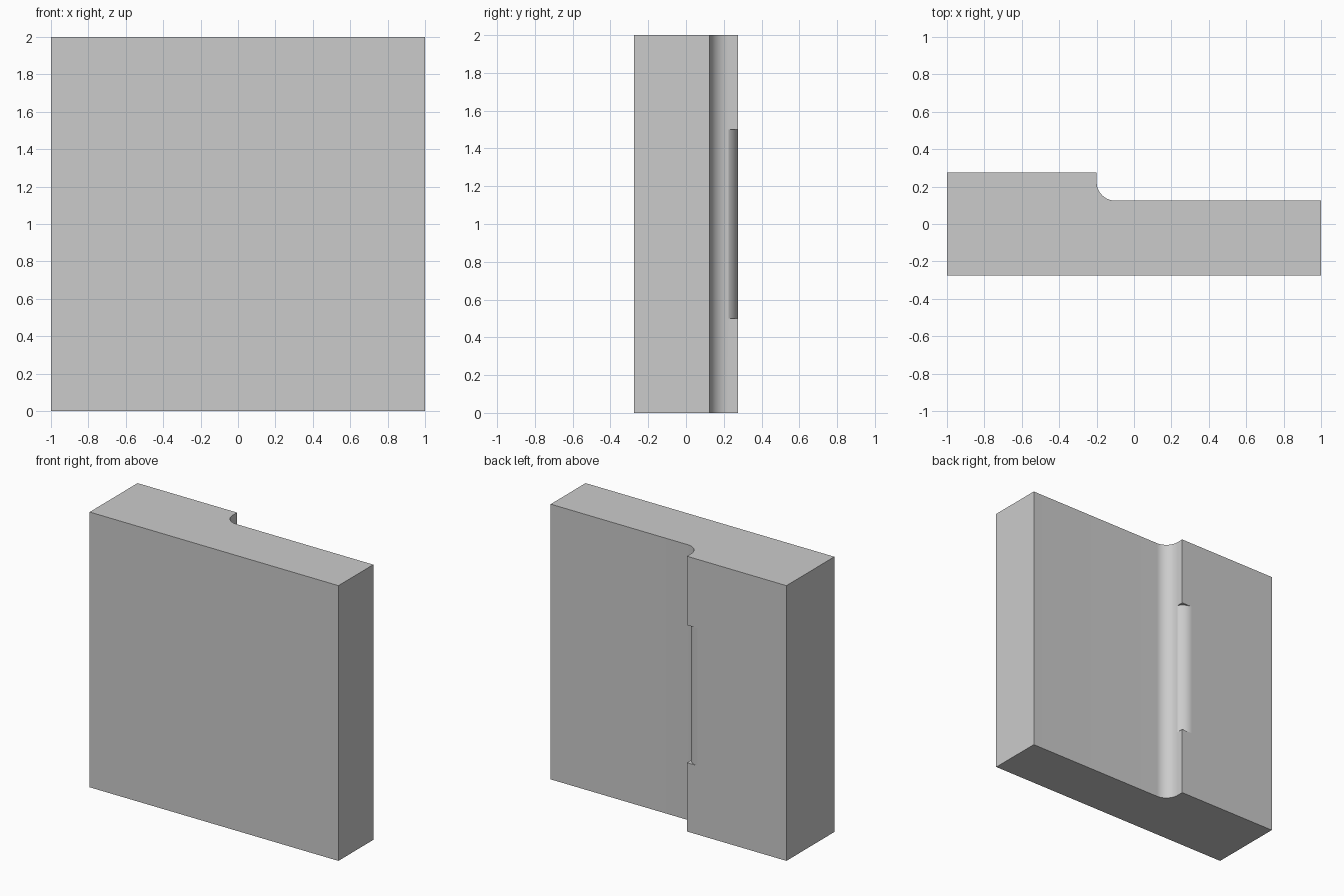
import bpy
import bmesh
from math import sin, cos, radians

default = bpy.data.objects.get("Cube")
if default:
    bpy.data.objects.remove(default, do_unlink=True)

grey = bpy.data.materials.new("plain grey")
grey.use_nodes = True
grey.diffuse_color = (0.6, 0.6, 0.6, 1)
grey.node_tree.nodes["Principled BSDF"].inputs["Base Color"].default_value = (0.6, 0.6, 0.6, 1)


def arc(cx, cy, r, start, end, steps):
    """Points on a circle, angles in degrees from +x."""
    angles = [radians(start + (end - start) * i / steps) for i in range(steps + 1)]
    return [(cx + r * cos(a), cy + r * sin(a)) for a in angles]


def prism(name, outline, z0, z1):
    """Extrude a plan outline between two heights."""
    bm = bmesh.new()
    base = bm.faces.new([bm.verts.new((x, y, z0)) for x, y in outline])
    top = bmesh.ops.extrude_face_region(bm, geom=[base])["geom"]
    verts = [v for v in top if isinstance(v, bmesh.types.BMVert)]
    bmesh.ops.translate(bm, verts=verts, vec=(0, 0, z1 - z0))
    bmesh.ops.recalc_face_normals(bm, faces=bm.faces)
    mesh = bpy.data.meshes.new(name)
    bm.to_mesh(mesh)
    bm.free()
    mesh.materials.append(grey)
    obj = bpy.data.objects.new(name, mesh)
    bpy.context.collection.objects.link(obj)
    return obj


half, back, ledge, step, radius = 1.0, 0.275, 0.125, -0.2, 0.1

# Stepped block with a concave fillet at the foot of the step
fillet = arc(step + radius, ledge + radius, radius, 270, 180, 16)
block = prism("stepped_block",
              [(-half, -back), (half, -back), (half, ledge)] + fillet
              + [(step, back), (-half, back)], 0, 2)

# Rounded relief cut along the middle of the step's edge
relief = arc(step - radius * cos(radians(30)), back - radius, radius, 28, 89, 16)
cutter = prism("relief_cutter",
               relief + [(relief[-1][0], back + 0.05), (step + 0.02, back + 0.05),
                         (step + 0.02, relief[0][1])], 0.5, 1.5)
cutter.hide_render = True

cut = block.modifiers.new("relief", "BOOLEAN")
cut.operation = "DIFFERENCE"
cut.solver = "EXACT"
cut.object = cutter

bpy.ops.object.select_all(action="DESELECT")
block.select_set(True)
bpy.context.view_layer.objects.active = block
bpy.ops.object.modifier_apply(modifier=cut.name)
bpy.data.objects.remove(cutter, do_unlink=True)
bpy.ops.object.shade_smooth_by_angle(angle=radians(25))
